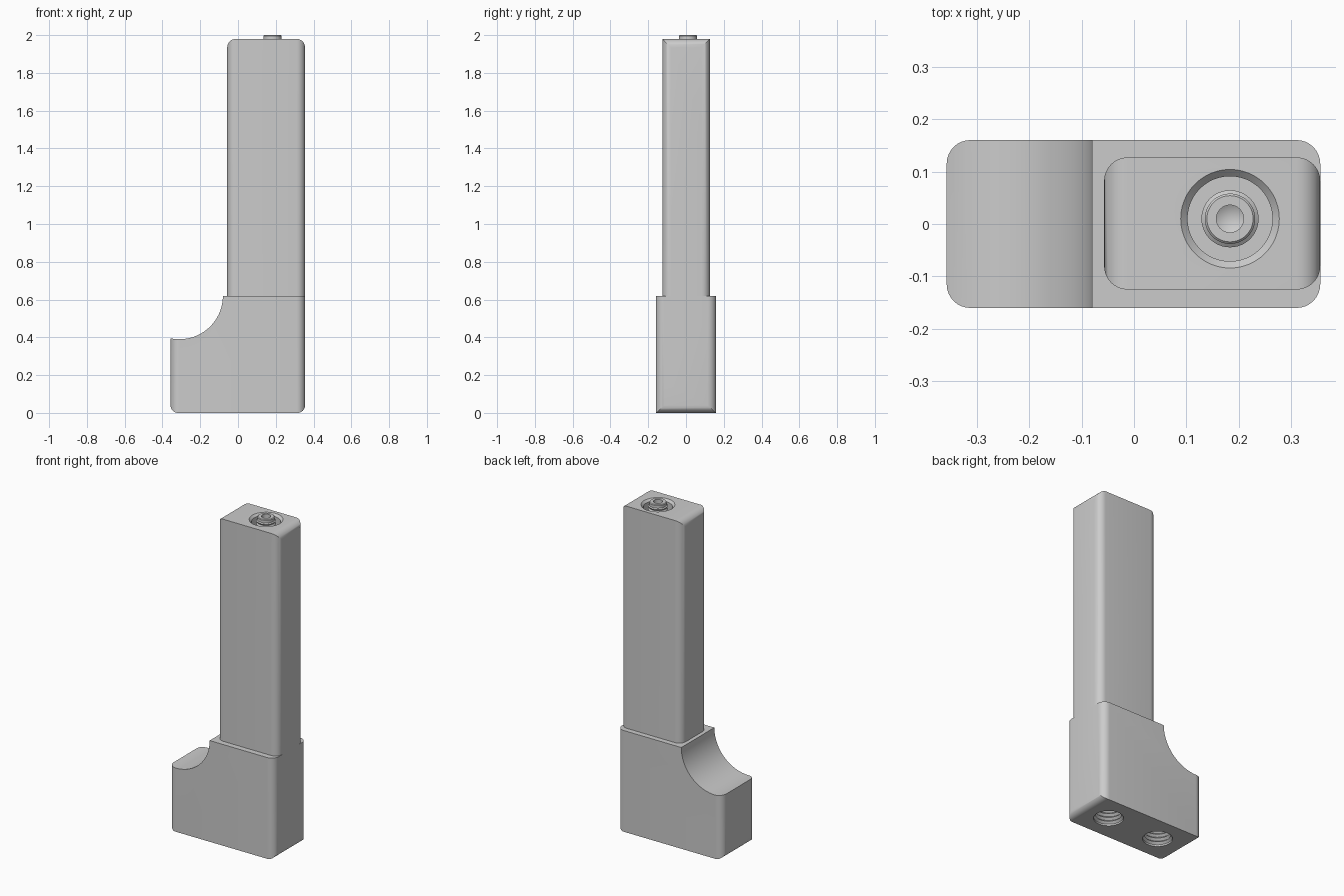
import bpy, bmesh, math
from mathutils import Vector

cube = bpy.data.objects.get("Cube")
if cube:
    bpy.data.objects.remove(cube)

grey = bpy.data.materials.new("plain grey")
grey.use_nodes = True
colour = (0.6, 0.6, 0.6, 1)
grey.diffuse_color = colour
grey.node_tree.nodes["Principled BSDF"].inputs["Base Color"].default_value = colour


def make_object(name, bm):
    bmesh.ops.recalc_face_normals(bm, faces=bm.faces)
    mesh = bpy.data.meshes.new(name)
    bm.to_mesh(mesh)
    bm.free()
    mesh.materials.append(grey)
    obj = bpy.data.objects.new(name, mesh)
    bpy.context.collection.objects.link(obj)
    return obj


def arc(cx, cy, r, start, end, steps=8):
    angles = [math.radians(start + (end - start) * i / steps) for i in range(steps + 1)]
    return [(cx + r * math.cos(a), cy + r * math.sin(a)) for a in angles]


def rounded_rect(x0, x1, y0, y1, r):
    return (arc(x1 - r, y0 + r, r, -90, 0) + arc(x1 - r, y1 - r, r, 0, 90)
            + arc(x0 + r, y1 - r, r, 90, 180) + arc(x0 + r, y0 + r, r, 180, 270))


def extrude(name, outline, axis, low, high):
    """Extrude an outline along y (side profile) or z (plan)."""
    bm = bmesh.new()
    place = (lambda a, b: (a, low, b)) if axis == "y" else (lambda a, b: (a, b, low))
    face = bm.faces.new([bm.verts.new(place(a, b)) for a, b in outline])
    out = bmesh.ops.extrude_face_region(bm, geom=[face])
    move = Vector((0, high - low, 0)) if axis == "y" else Vector((0, 0, high - low))
    bmesh.ops.translate(bm, vec=move, verts=[v for v in out["geom"] if isinstance(v, bmesh.types.BMVert)])
    return make_object(name, bm)


def lathe(name, profile, x, y, steps=48):
    """Spin an (r, z) profile that starts and ends on the axis."""
    bm = bmesh.new()
    verts = [bm.verts.new((x + r, y, z)) for r, z in profile]
    edges = [bm.edges.new(pair) for pair in zip(verts, verts[1:])]
    bmesh.ops.spin(bm, geom=verts + edges, cent=(x, y, 0), axis=(0, 0, 1),
                   angle=math.tau, steps=steps)
    bmesh.ops.remove_doubles(bm, verts=bm.verts, dist=0.0001)
    return make_object(name, bm)


def thread(r_low, r_high, z0, z1, turns):
    """Ridged wall from z0 to z1."""
    step = (z1 - z0) / (2 * turns)
    return [(r_high if i % 2 else r_low, z0 + i * step) for i in range(2 * turns + 1)]


def boolean(target, tool, operation):
    mod = target.modifiers.new("cut", "BOOLEAN")
    mod.operation, mod.solver, mod.object = operation, "EXACT", tool
    bpy.context.view_layer.objects.active = target
    bpy.ops.object.modifier_apply(modifier=mod.name)
    bpy.data.objects.remove(tool)


def smooth(obj):
    bpy.ops.object.select_all(action="DESELECT")
    obj.select_set(True)
    bpy.context.view_layer.objects.active = obj
    bpy.ops.object.shade_smooth_by_angle(angle=math.radians(30))


LEFT, RIGHT, SHOULDER, TOP = -0.357, 0.355, 0.62, 1.98
PIN_X, PIN_Y = 0.183, 0.01

# Base: side profile with a scooped shoulder, trimmed to a rounded plan
scoop = arc(-0.31, 0.62, 0.23, 0, -101.8, 24)
profile = (arc(LEFT + 0.04, 0.04, 0.04, 180, 270) + arc(RIGHT - 0.04, 0.04, 0.04, 270, 360)
           + [(RIGHT, SHOULDER)] + scoop)
base = extrude("base", profile, "y", -0.2, 0.2)
plan = extrude("base_plan", rounded_rect(LEFT, RIGHT, -0.16, 0.16, 0.045), "z", -0.1, 0.8)
boolean(base, plan, "INTERSECT")

# Two threaded sockets under the base
for x in (PIN_X, -0.17):
    wall = thread(0.083, 0.07, 0.01, 0.13, 5)
    socket = lathe("socket_cutter", [(0, -0.05), (0.083, -0.05)] + wall + [(0, 0.13)], x, 0)
    boolean(base, socket, "DIFFERENCE")

# Column: rounded at its top ends and at its upright edges
r = 0.045
profile = ([(-0.057, SHOULDER), (RIGHT, SHOULDER)] + arc(RIGHT - r, TOP - r, r, 0, 90)
           + arc(-0.057 + r, TOP - r, r, 90, 180))
column = extrude("column", profile, "y", -0.2, 0.2)
plan = extrude("column_plan", rounded_rect(-0.057, RIGHT, -0.125, 0.127, r), "z", 0.5, 2.1)
boolean(column, plan, "INTERSECT")

# Chamfered recess in the top of the column
recess = [(0, 2.05), (0.094, 2.05), (0.094, TOP), (0.081, TOP - 0.013), (0.081, TOP - 0.08), (0, TOP - 0.08)]
boolean(column, lathe("recess_cutter", recess, PIN_X, PIN_Y), "DIFFERENCE")

# Threaded pin with a small bore
shaft = thread(0.0545, 0.049, TOP - 0.085, TOP - 0.005, 4)
pin = lathe("threaded_pin", [(0, TOP - 0.085)] + shaft
            + [(0.048, TOP), (0.048, 1.996), (0.044, 2), (0.026, 2), (0.026, 1.94), (0, 1.925)],
            PIN_X, PIN_Y)

for obj in (base, column, pin):
    smooth(obj)
